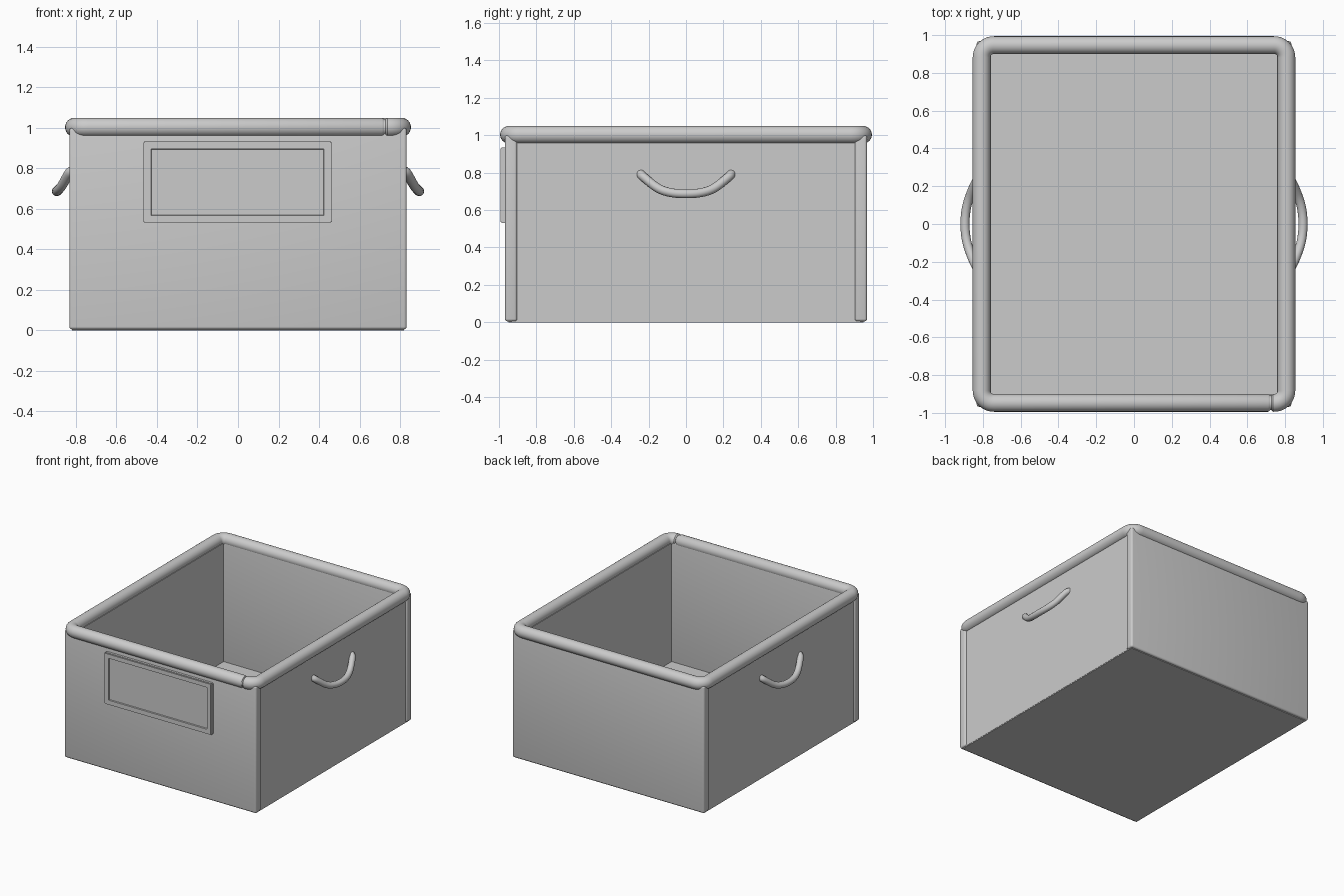
import bpy, bmesh, math
from mathutils import Vector

cube = bpy.data.objects.get("Cube")
if cube:
    bpy.data.objects.remove(cube, do_unlink=True)

GREY = (0.6, 0.6, 0.6, 1)
metal = bpy.data.materials.new("light_grey")
metal.use_nodes = True
metal.diffuse_color = GREY
metal.node_tree.nodes["Principled BSDF"].inputs["Base Color"].default_value = GREY


def finish(name, bm):
    bmesh.ops.recalc_face_normals(bm, faces=bm.faces)
    mesh = bpy.data.meshes.new(name)
    bm.to_mesh(mesh)
    bm.free()
    mesh.materials.append(metal)
    obj = bpy.data.objects.new(name, mesh)
    bpy.context.collection.objects.link(obj)
    bpy.ops.object.select_all(action="DESELECT")
    obj.select_set(True)
    bpy.context.view_layer.objects.active = obj
    bpy.ops.object.shade_smooth_by_angle(angle=math.radians(35))
    return obj


def box_mesh(low, high):
    bm = bmesh.new()
    bmesh.ops.create_cube(bm, size=1)
    low, high = Vector(low), Vector(high)
    for v in bm.verts:
        v.co = (low + high) / 2 + v.co * (high - low)
    return bm


def box(name, low, high, bevel=0.0):
    bm = box_mesh(low, high)
    if bevel:
        bmesh.ops.bevel(bm, geom=bm.edges[:], offset=bevel, segments=4,
                        profile=0.5, affect="EDGES")
    return finish(name, bm)


def tube(name, path, radii, sides=20):
    """Sweep a circle along a path, keeping one axis close to vertical."""
    bm = bmesh.new()
    rings = []
    for i, p in enumerate(path):
        t = (path[min(i + 1, len(path) - 1)] - path[max(i - 1, 0)]).normalized()
        side = t.cross(Vector((0, 0, 1))).normalized()
        up = side.cross(t)
        ring = []
        for k in range(sides):
            a = math.tau * k / sides
            ring.append(bm.verts.new(p + (side * math.cos(a) + up * math.sin(a)) * radii[i]))
        rings.append(ring)
    for a, b in zip(rings, rings[1:]):
        for k in range(sides):
            n = (k + 1) % sides
            bm.faces.new((a[k], a[n], b[n], b[k]))
    bm.faces.new(rings[0])
    bm.faces.new(rings[-1])
    return finish(name, bm)


# Floor and four walls; front and back walls wrap slightly past the sides
box("floor", (-0.82, -0.95, 0), (0.82, 0.95, 0.06))
for side, s in (("left", 1), ("right", -1)):
    xs = sorted((s * 0.757, s * 0.822))
    box(side + "_wall", (xs[0], -0.93, 0.005), (xs[1], 0.93, 0.99))
for side, s in (("front", -1), ("back", 1)):
    ys = sorted((s * 0.903, s * 0.968))
    box(side + "_wall", (-0.833, ys[0], 0.005), (0.833, ys[1], 1.0), 0.014)

# Rolled rim: one open loop whose ends meet at a seam on the front
RX, RY, RZ, R, CORNER, SEAM = 0.807, 0.947, 1.003, 0.047, 0.065, 0.725


def rim_corner(sx, sy, start):
    c = Vector((sx * (RX - CORNER), sy * (RY - CORNER), RZ))
    return [c + CORNER * Vector((math.cos(a), math.sin(a), 0))
            for a in (math.radians(start + 90 * k / 8) for k in range(9))]


short = [Vector((SEAM + 0.004, -RY, RZ)), Vector((SEAM + 0.012, -RY, RZ))]
path = short + rim_corner(1, -1, -90)
path += rim_corner(1, 1, 0) + rim_corner(-1, 1, 90) + rim_corner(-1, -1, 180)
path += [Vector((SEAM - 0.015, -RY, RZ)), Vector((SEAM - 0.004, -RY, RZ))]
radii = [R] * len(path)
radii[0] = radii[-1] = R - 0.007
tube("rolled_rim", path, radii, 24)
tube("rim_seam", [Vector((SEAM - 0.01, -RY, RZ)), Vector((SEAM + 0.01, -RY, RZ))],
     [R - 0.009] * 2, 24)

# Label holder with a recessed panel
bm = box_mesh((-0.467, -0.992, 0.53), (0.463, -0.96, 0.935))
bmesh.ops.bevel(bm, geom=bm.edges[:], offset=0.006, segments=2, affect="EDGES")
bm.normal_update()
face = min(bm.faces, key=lambda f: f.calc_center_median().y)
bmesh.ops.inset_region(bm, faces=[face], thickness=0.046)
bmesh.ops.inset_region(bm, faces=[face], thickness=0.003, depth=-0.01)
finish("label_holder", bm)


# Drooping side handles, angled outward
def handle(name, s):
    ctrl = [(0.815, -0.24, 0.79), (0.835, -0.225, 0.775), (0.868, -0.15, 0.717),
            (0.888, -0.08, 0.693), (0.895, 0, 0.687)]
    half = [Vector((s * x, y, z)) for x, y, z in ctrl]
    pts = half + [Vector((p.x, -p.y, p.z)) for p in reversed(half[:-1])]
    fine = []
    for i in range(len(pts) - 1):
        p0, p1, p2, p3 = (pts[max(0, min(len(pts) - 1, i + d))] for d in (-1, 0, 1, 2))
        for k in range(5):
            t = k / 5
            fine.append(0.5 * (2 * p1 + (p2 - p0) * t + (2 * p0 - 5 * p1 + 4 * p2 - p3) * t**2
                               + (3 * p1 - p0 - 3 * p2 + p3) * t**3))
    fine.append(pts[-1])
    tube(name, fine, [0.024] * len(fine), 14)
    # Rounded ends where the handle meets the wall
    for end, p in (("front", pts[0]), ("back", pts[-1])):
        ball = bmesh.new()
        bmesh.ops.create_uvsphere(ball, u_segments=14, v_segments=10, radius=0.025)
        bmesh.ops.translate(ball, verts=ball.verts, vec=p)
        finish(name + "_" + end + "_end", ball)


handle("left_handle", 1)
handle("right_handle", -1)
